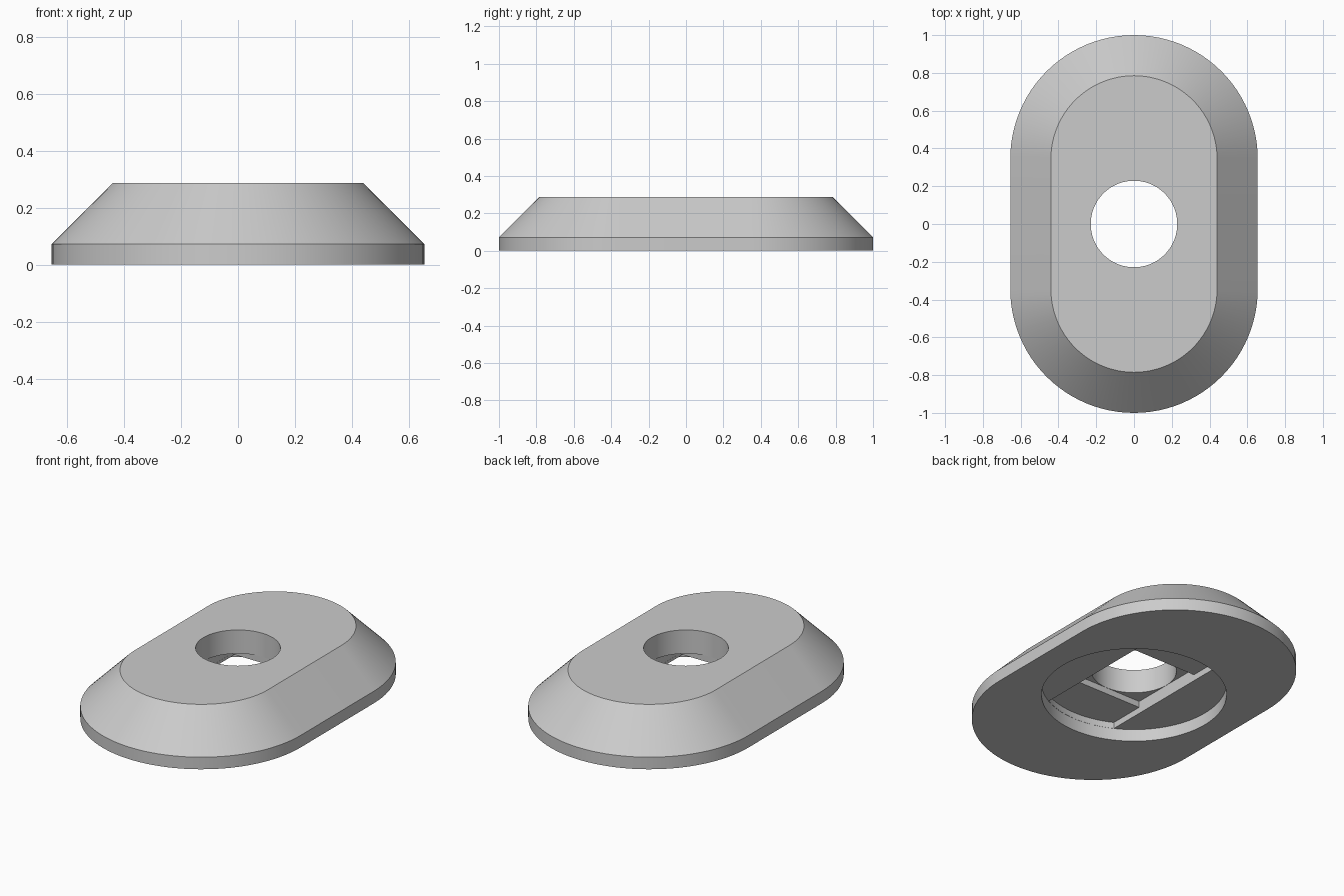
import bpy
import bmesh
from math import sin, cos, pi, asin, radians

cube = bpy.data.objects.get("Cube")
if cube:
    bpy.data.objects.remove(cube, do_unlink=True)

# Main dimensions
HALF_Y = 0.345           # distance from centre to each round end's axis
RIM_R, TOP_R = 0.655, 0.44
RIM_Z, TOP_Z = 0.072, 0.287
HOLE_R, RECESS_R = 0.23, 0.5
STEP = 0.037

grey = bpy.data.materials.new("plain grey")
grey.use_nodes = True
colour = (0.6, 0.6, 0.6, 1)
grey.diffuse_color = colour
grey.node_tree.nodes["Principled BSDF"].inputs["Base Color"].default_value = colour


def arc(radius, start, end, offset=0.0, n=48):
    """Points on an arc whose centre is shifted along y."""
    steps = [start + (end - start) * i / n for i in range(n + 1)]
    return [(radius * cos(a), radius * sin(a) + offset) for a in steps]


def stadium(radius):
    return arc(radius, 0, pi, HALF_Y) + arc(radius, pi, 2 * pi, -HALF_Y)


def circle(radius):
    return arc(radius, 0, 2 * pi, n=96)[:-1]


def loft(name, sections):
    """Solid through a stack of (outline, z) sections."""
    bm = bmesh.new()
    rings = [[bm.verts.new((x, y, z)) for x, y in pts] for pts, z in sections]
    for low, high in zip(rings, rings[1:]):
        for i in range(len(low)):
            j = (i + 1) % len(low)
            bm.faces.new((low[i], low[j], high[j], high[i]))
    bm.faces.new(rings[0][::-1])
    bm.faces.new(rings[-1])
    bmesh.ops.recalc_face_normals(bm, faces=bm.faces)
    mesh = bpy.data.meshes.new(name)
    bm.to_mesh(mesh)
    bm.free()
    mesh.materials.append(grey)
    obj = bpy.data.objects.new(name, mesh)
    bpy.context.scene.collection.objects.link(obj)
    return obj


# Oblong body with a straight rim and sloping sides
body = loft("oblong_spacer", [(stadium(RIM_R), 0), (stadium(RIM_R), RIM_Z),
                              (stadium(TOP_R), TOP_Z)])

# Underside: round recess, then a slot, then a square, then the through hole
a = asin(HOLE_R / RECESS_R)
slot = (arc(RECESS_R - 0.001, pi / 2 - a, pi / 2 + a, n=16)
        + arc(RECESS_R - 0.001, 3 * pi / 2 - a, 3 * pi / 2 + a, n=16))
slot = [(max(-HOLE_R, min(HOLE_R, x)), y) for x, y in slot]
w = HOLE_R
square = [(w, -w), (w, w), (-w, w), (-w, -w)]
slot_z = RIM_Z + STEP
square_z = slot_z + STEP

cuts = [("recess_cutter", circle(RECESS_R), -0.1, RIM_Z),
        ("slot_cutter", slot, RIM_Z - 0.03, slot_z),
        ("square_cutter", square, slot_z - 0.02, square_z),
        ("hole_cutter", circle(HOLE_R - 0.001), square_z - 0.02, TOP_Z + 0.1)]
cutters = []
for name, outline, low, high in cuts:
    cutter = loft(name, [(outline, low), (outline, high)])
    cutter.hide_render = True
    cutters.append(cutter)
    mod = body.modifiers.new(name, "BOOLEAN")
    mod.operation = "DIFFERENCE"
    mod.solver = "EXACT"
    mod.object = cutter

# Bake the cuts and drop the cutters
bpy.context.view_layer.update()
evaluated = body.evaluated_get(bpy.context.evaluated_depsgraph_get())
baked = bpy.data.meshes.new_from_object(evaluated)
body.modifiers.clear()
body.data = baked
for cutter in cutters:
    bpy.data.objects.remove(cutter, do_unlink=True)

# Smooth round walls, crisp edges
bpy.ops.object.select_all(action="DESELECT")
body.select_set(True)
bpy.context.view_layer.objects.active = body
bpy.ops.object.shade_smooth_by_angle(angle=radians(30))
